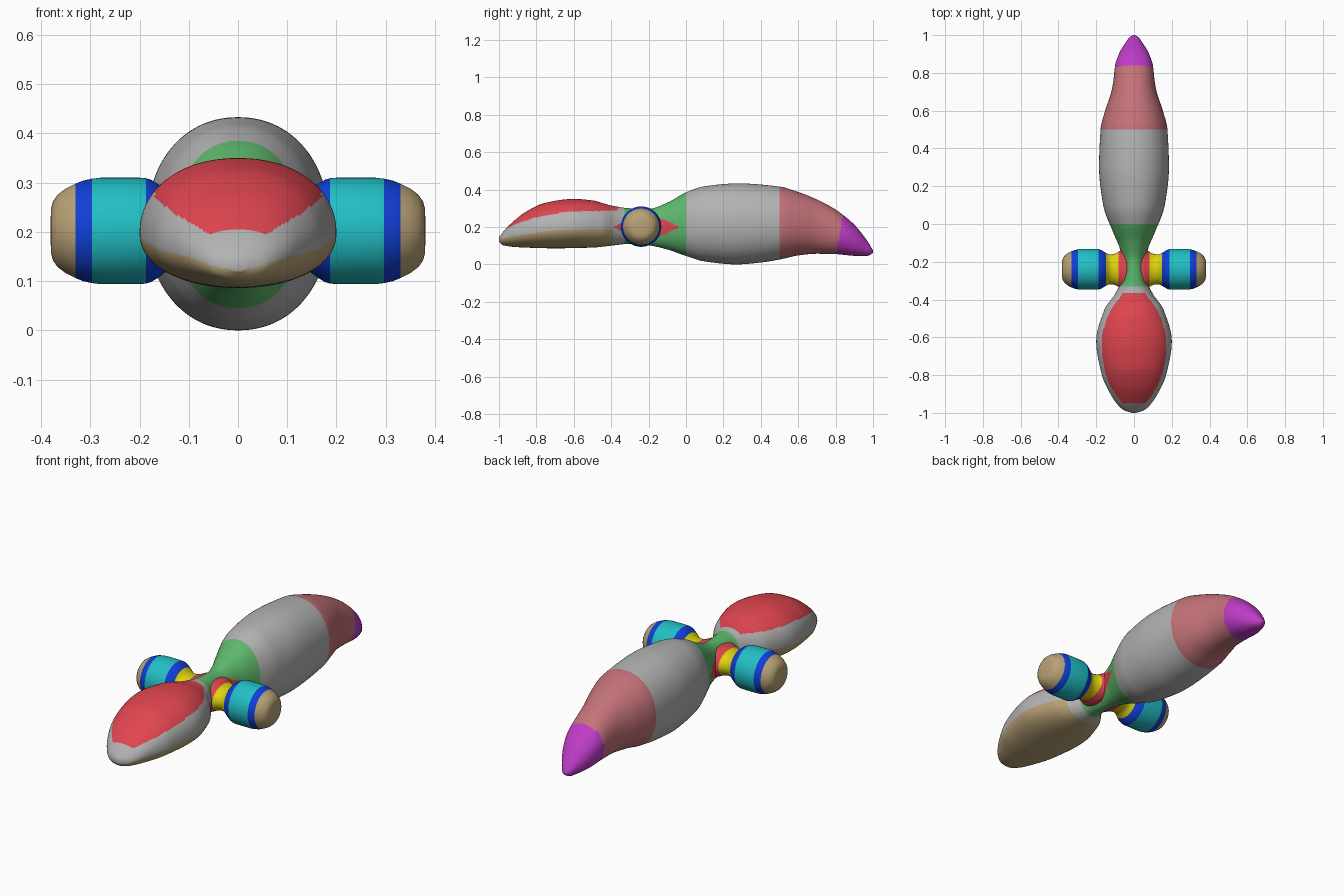
import bpy, bmesh, math

if "Cube" in bpy.data.objects:
    bpy.data.objects.remove(bpy.data.objects["Cube"])

# colours
COLS = {
    "grey": (0.45, 0.45, 0.45), "red": (0.75, 0.06, 0.08), "tan": (0.48, 0.36, 0.18),
    "green": (0.11, 0.48, 0.15), "dusty_red": (0.55, 0.17, 0.19), "purple": (0.52, 0.045, 0.58),
    "yellow": (0.72, 0.66, 0.004), "blue": (0.005, 0.05, 0.68), "teal": (0.016, 0.52, 0.56),
}
NAMES = list(COLS)
MATS = []
for n, c in COLS.items():
    m = bpy.data.materials.new(n)
    m.diffuse_color = (*c, 1)
    m.use_nodes = True
    m.node_tree.nodes["Principled BSDF"].inputs["Base Color"].default_value = m.diffuse_color
    MATS.append(m)


def smooth_curve(keys):
    """Monotone cubic through (position, value) keys."""
    d = [(b[1] - a[1]) / (b[0] - a[0]) for a, b in zip(keys, keys[1:])]
    t = [d[0]] + [2 * p * q / (p + q) if p * q > 0 else 0 for p, q in zip(d, d[1:])] + [d[-1]]

    def f(x):
        x = min(max(x, keys[0][0]), keys[-1][0])
        i = 0
        while i < len(keys) - 2 and x > keys[i + 1][0]:
            i += 1
        (x0, y0), (x1, y1) = keys[i], keys[i + 1]
        h = x1 - x0
        s = (x - x0) / h
        return (y0 * (1 + 2 * s) * (1 - s) ** 2 + h * t[i] * s * (1 - s) ** 2
                + y1 * s * s * (3 - 2 * s) + h * t[i + 1] * s * s * (s - 1))
    return f


def loft(name, rings, rule):
    """Skin a list of closed rings, cap both ends, colour faces by rule(ring index, centre)."""
    bm = bmesh.new()
    vs = [[bm.verts.new(p) for p in r] for r in rings]
    n = len(vs[0])
    for i in range(len(vs) - 1):
        for j in range(n):
            k = (j + 1) % n
            f = bm.faces.new((vs[i][j], vs[i][k], vs[i + 1][k], vs[i + 1][j]))
            f.material_index = NAMES.index(rule(i, f.calc_center_median()))
    for i in (0, len(vs) - 1):
        f = bm.faces.new(vs[i])
        f.material_index = NAMES.index(rule(min(i, len(vs) - 2), f.calc_center_median()))
    bmesh.ops.recalc_face_normals(bm, faces=bm.faces)
    for f in bm.faces:
        f.smooth = True
    me = bpy.data.meshes.new(name)
    bm.to_mesh(me)
    bm.free()
    for m in MATS:
        me.materials.append(m)
    ob = bpy.data.objects.new(name, me)
    bpy.context.collection.objects.link(ob)
    return ob


# hull outlines along y: half width, top, bottom, height of widest point
width = smooth_curve([(-1, .012), (-.985, .055), (-.95, .092), (-.9, .125), (-.8, .17), (-.62, .2),
                      (-.45, .155), (-.37, .1), (-.3, .068), (-.22, .058), (-.13, .075), (-.05, .108),
                      (.1, .163), (.3, .185), (.5, .177), (.6, .153), (.7, .12), (.76, .109),
                      (.84, .1), (.9, .08), (.96, .045), (.99, .022), (1, .006)])
top = smooth_curve([(-1, .145), (-.985, .165), (-.95, .205), (-.85, .285), (-.75, .33), (-.6, .35),
                    (-.5, .342), (-.4, .315), (-.3, .3), (-.2, .297), (-.1, .33), (0, .385),
                    (.1, .418), (.28, .433), (.5, .416), (.6, .387), (.7, .347), (.8, .293),
                    (.9, .212), (.97, .125), (1, .075)])
bottom = smooth_curve([(-1, .12), (-.98, .103), (-.9, .092), (-.7, .086), (-.5, .09), (-.4, .1),
                       (-.3, .11), (-.2, .102), (-.1, .08), (0, .045), (.1, .016), (.27, 0),
                       (.4, .01), (.5, .026), (.6, .048), (.7, .057), (.8, .055), (.9, .046),
                       (.97, .045), (1, .062)])
middle = smooth_curve([(-1, .13), (-.9, .165), (-.6, .198), (-.24, .202), (.3, .217), (.6, .21),
                       (.84, .16), (1, .068)])
canopy_edge = smooth_curve([(-.96, .19), (-.9, .22), (-.76, .26), (-.6, .283), (-.36, .288)])
belly_edge = smooth_curve([(-1, .122), (-.97, .14), (-.9, .155), (-.6, .187), (-.38, .191)])


def hull_ring(y, n=144):
    w, t, b, m = width(y), top(y), bottom(y), middle(y)
    pts = []
    for j in range(n):
        a = 2 * math.pi * j / n
        c, s = math.cos(a), math.sin(a)
        e = 0.94  # slightly fuller than an ellipse
        x = w * math.copysign(abs(c) ** e, c)
        z = m + (t - m if s > 0 else m - b) * math.copysign(abs(s) ** e, s)
        pts.append((x, y, z))
    return pts


def hull_colour(i, p):
    y, z = p.y, p.z
    if y > .8 + .17 * (z - .04):
        return "purple"
    if y > .5:
        return "dusty_red"
    if -.39 < y < -.03 and abs(y + .21) / .18 + abs(z - .2) / .08 < 1:
        return "red"
    if -.33 < y < 0:
        return "green"
    if -.95 < y < -.365 and z > canopy_edge(y):
        return "red"
    if y < -.39 and z < belly_edge(y):
        return "tan"
    return "grey"


ys = sorted([i / 100 for i in range(-100, 101)] + [s * v for s in (-1, 1) for v in (.985, .993, .997)]
            + [-.365, -.955, -.945])
loft("hull", [hull_ring(y) for y in ys], hull_colour)

# side pods: x, y radius, z radius, colour of the band that starts there
POD = [(.03, .155, .078, "red"), (.055, .125, .074, "red"), (.07, .102, .068, "red"),
       (.083, .092, .064, "yellow"), (.1, .083, .061, "yellow"), (.12, .079, .061, "yellow"),
       (.135, .08, .068, "yellow"), (.147, .086, .084, "blue"), (.165, .097, .097, "blue"),
       (.177, .104, .104, "blue"), (.187, .107, .107, "teal"), (.2, .108, .108, "teal"),
       (.28, .108, .108, "teal"), (.297, .106, .106, "blue"), (.315, .102, .102, "blue"),
       (.33, .096, .096, "tan"), (.35, .086, .086, "tan"), (.366, .074, .074, "tan"),
       (.376, .06, .06, "tan"), (.38, .045, .045, "tan"), (.381, .01, .01, "tan")]
for side, label in ((-1, "left"), (1, "right")):
    rings = [[(side * x, -.24 + ry * math.cos(a), .202 + rz * math.sin(a))
              for a in (2 * math.pi * j / 64 for j in range(64))] for x, ry, rz, _ in POD]
    loft(label + "_pod", rings, lambda i, p: POD[i][3])
